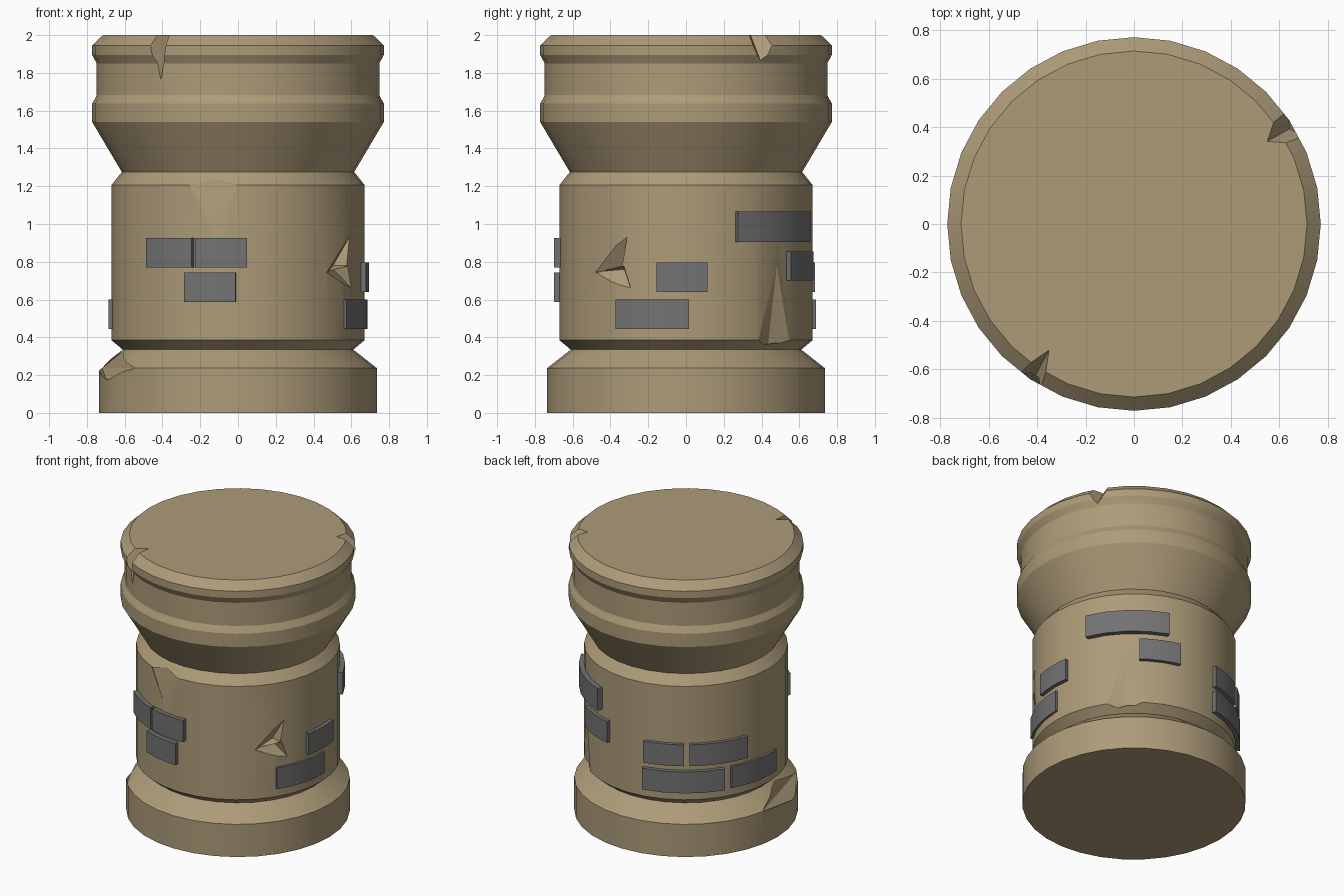
import bpy, bmesh
from math import sin, cos, radians, tau

if "Cube" in bpy.data.objects:
    bpy.data.objects.remove(bpy.data.objects["Cube"])

def material(name, rgb):
    m = bpy.data.materials.new(name)
    m.diffuse_color = (*rgb, 1)
    m.use_nodes = True
    m.node_tree.nodes["Principled BSDF"].inputs["Base Color"].default_value = m.diffuse_color
    return m

STONE = material("sandstone", (0.42, 0.33, 0.19))
BRICK = material("grey_brick", (0.17, 0.17, 0.175))

def polar(deg, r, z):
    return (r * cos(radians(deg)), r * sin(radians(deg)), z)

def make_object(name, bm, mat=None):
    bmesh.ops.recalc_face_normals(bm, faces=bm.faces)
    me = bpy.data.meshes.new(name)
    bm.to_mesh(me)
    bm.free()
    ob = bpy.data.objects.new(name, me)
    bpy.context.collection.objects.link(ob)
    if mat:
        me.materials.append(mat)
    return ob

def smooth(ob, angle):
    bpy.ops.object.select_all(action='DESELECT')
    ob.select_set(True)
    bpy.context.view_layer.objects.active = ob
    bpy.ops.object.shade_smooth_by_angle(angle=radians(angle))

# Column: 32-sided turned profile (radius, height)
PROFILE = [(0.735, 0), (0.735, 0.237), (0.61, 0.335), (0.67, 0.385),
           (0.67, 1.207), (0.615, 1.275), (0.772, 1.54), (0.772, 1.637),
           (0.748, 1.682), (0.748, 1.85), (0.772, 1.895), (0.772, 1.945), (0.715, 2.0)]
N = 32
bm = bmesh.new()
rings = [[bm.verts.new((r * cos(tau * i / N), r * sin(tau * i / N), z)) for i in range(N)]
         for r, z in PROFILE]
for a, b in zip(rings, rings[1:]):
    for i in range(N):
        j = (i + 1) % N
        bm.faces.new((a[i], a[j], b[j], b[i]))
bm.faces.new(rings[0])
bm.faces.new(rings[-1])
column = make_object("column", bm, STONE)

# Chips: convex cutters subtracted from the column
CHIPS = {
    "rim_notch_front": [(-0.34, -0.5, 2.05), (-0.56, -0.65, 2.05), (-0.38, -0.78, 2.05),
                        (-0.415, -0.64, 1.73), (-0.55, -0.85, 1.9)],
    "rim_notch_back": [(0.53, 0.33, 2.03), (0.61, 0.57, 2.03), (0.78, 0.31, 2.03),
                       (0.655, 0.40, 1.85), (0.8, 0.55, 1.95)],
    "shoulder_chip": [(-0.26, -0.612, 1.205), (0.0, -0.665, 1.205), (-0.12, -0.66, 0.96),
                      (-0.13, -0.625, 1.24), (-0.17, -0.9, 1.15)],
    "gash_upper": [polar(-47, 0.68, 0.735), polar(-27, 0.68, 0.96), polar(-30, 0.68, 0.78),
                   polar(-33, 0.60, 0.78), polar(-34, 0.8, 0.82)],
    "gash_lower": [polar(-47, 0.68, 0.745), polar(-25, 0.68, 0.645), polar(-29, 0.68, 0.78),
                   polar(-33, 0.60, 0.76), polar(-34, 0.8, 0.72)],
    "shaft_chip": [polar(46, 0.672, 0.81), polar(34.5, 0.67, 0.375), polar(55, 0.67, 0.38),
                   polar(44, 0.625, 0.355), polar(45, 0.9, 0.5)],
    "base_chip": [polar(168, 0.735, 0.237), polar(222, 0.735, 0.237), polar(200, 0.74, 0.17),
                  polar(192, 0.625, 0.325), polar(195, 1.0, 0.3)],
}
for name, pts in CHIPS.items():
    bm = bmesh.new()
    bmesh.ops.convex_hull(bm, input=[bm.verts.new(p) for p in pts])
    cutter = make_object(name + "_cutter", bm)
    cutter.hide_render = True
    mod = column.modifiers.new(name, 'BOOLEAN')
    mod.operation, mod.solver, mod.object = 'DIFFERENCE', 'EXACT', cutter
    bpy.context.view_layer.objects.active = column
    bpy.ops.object.modifier_apply(modifier=name)
    bpy.data.objects.remove(cutter)
smooth(column, 20)

# Bricks: curved blocks (start angle, end angle, bottom z, top z, outer radius)
def brick(index, a0, a1, z0, z1, r, steps=4):
    bm = bmesh.new()
    cuts = []
    for i in range(steps + 1):
        a = a0 + (a1 - a0) * i / steps
        cuts.append([bm.verts.new(polar(a, rr, z))
                     for rr, z in ((0.63, z0), (r, z0), (r, z1), (0.63, z1))])
    for p, q in zip(cuts, cuts[1:]):
        for k in range(4):
            m = (k + 1) % 4
            bm.faces.new((p[k], p[m], q[m], q[k]))
    bm.faces.new(cuts[0])
    bm.faces.new(cuts[-1])
    smooth(make_object(f"brick_{index}", bm, BRICK), 30)

ROW1, ROW2, ROW3 = (0.445, 0.6), (0.64, 0.795), (0.905, 1.065)
BRICKS = [(-134, -110.5, 0.77, 0.927, 0.70), (-109, -86, 0.77, 0.927, 0.70),
          (-114, -91, 0.588, 0.743, 0.70),
          (-13, 9.5, *ROW2, 0.695), (-33, 1.3, *ROW1, 0.685),
          (23, 69.5, *ROW3, 0.705), (53, 76.5, 0.7, 0.855, 0.695),
          (100.5, 146.5, *ROW1, 0.70), (151, 185, *ROW1, 0.687),
          (101, 124, *ROW2, 0.695), (127, 161, *ROW2, 0.695)]
for n, b in enumerate(BRICKS, 1):
    brick(n, *b)
